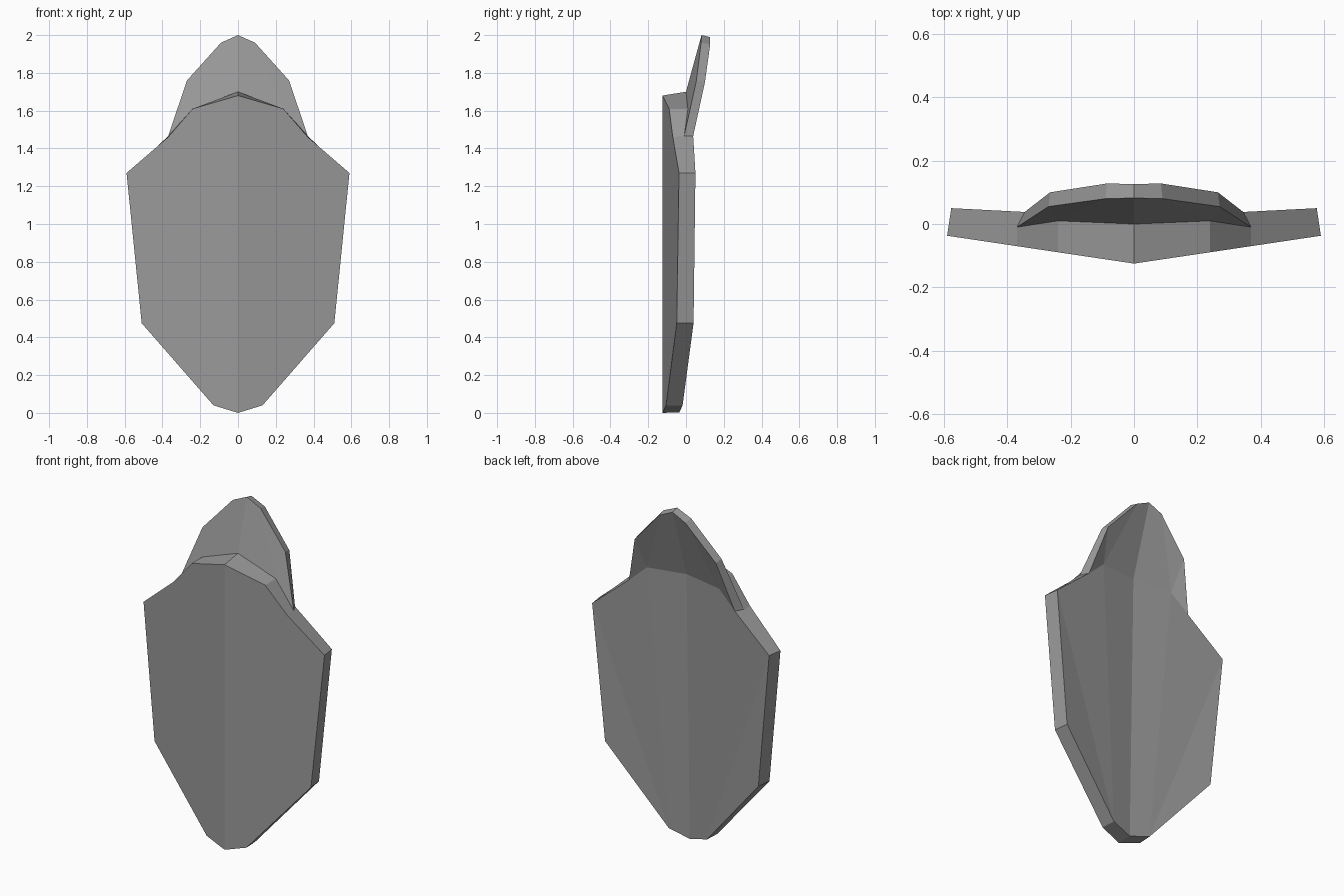
import bpy, bmesh

if "Cube" in bpy.data.objects:
    bpy.data.objects.remove(bpy.data.objects["Cube"])

# Right half of the bent plate; the left half is mirrored
def front(x, z):
    return (x, -0.125 + 0.149 * x, z)   # V-shaped front surface

P = {}
outline = [(0, 0), (.13, .04), (.51, .475), (.59, 1.27), (.37, 1.46), (.24, 1.61), (0, 1.68)]
for i, (x, z) in enumerate(outline):
    P['f%d' % i] = front(x, z)

# Rear surface of the body, up to the crease
back = [(0, -.035, .003), (.125, -.018, .04), (.50, .04, .475), (.577, .05, 1.27),
        (.345, .038, 1.465), (.235, .028, 1.565), (0, -.005, 1.575)]
for i, p in enumerate(back):
    P['b%d' % i] = p

# Raised upper tab: front base, front rim, back rim
P.update(h4=(.37, -.01, 1.465), h5=(.24, .01, 1.61), h6=(0, 0, 1.70),
         h7=(.27, .055, 1.76), h8=(.09, .08, 1.96), h9=(0, .082, 2.0),
         k7=(.265, .1, 1.75), k8=(.085, .128, 1.95), k9=(0, .126, 1.99))

faces = [
    'f0 f1 f2 f3 f4 f5 f6',                                   # body front
    'f0 b0 b1 f1', 'f1 b1 b2 f2', 'f2 b2 b3 f3',              # body rim
    'f3 b3 b4 h4 f4', 'f4 h4 h5 f5', 'f5 h5 h6 f6',           # shoulder and ledge
    'h6 h5 h8 h9', 'h5 h7 h8', 'h5 h4 h7',                    # tab front
    'h4 b4 k7 h7', 'h7 k7 k8 h8', 'h8 k8 k9 h9',              # tab rim
    'b6 k9 k8 b5', 'b5 k8 k7', 'b5 k7 b4',                    # tab back
    'b0 b6 b5 b1', 'b1 b5 b4 b3', 'b1 b3 b2',                 # body back
]

bm = bmesh.new()
for side in (1, -1):
    v = {n: bm.verts.new((side * p[0], p[1], p[2])) for n, p in P.items()}
    for f in faces:
        bm.faces.new([v[n] for n in f.split()])
bmesh.ops.remove_doubles(bm, verts=bm.verts[:], dist=0.0005)
bmesh.ops.recalc_face_normals(bm, faces=bm.faces[:])

mesh = bpy.data.meshes.new('armour_plate')
bm.to_mesh(mesh)
bm.free()
plate = bpy.data.objects.new('armour_plate', mesh)
bpy.context.collection.objects.link(plate)

# Single grey
mat = bpy.data.materials.new('grey')
mat.diffuse_color = (0.32, 0.32, 0.32, 1)
mat.use_nodes = True
mat.node_tree.nodes["Principled BSDF"].inputs["Base Color"].default_value = mat.diffuse_color
mesh.materials.append(mat)
